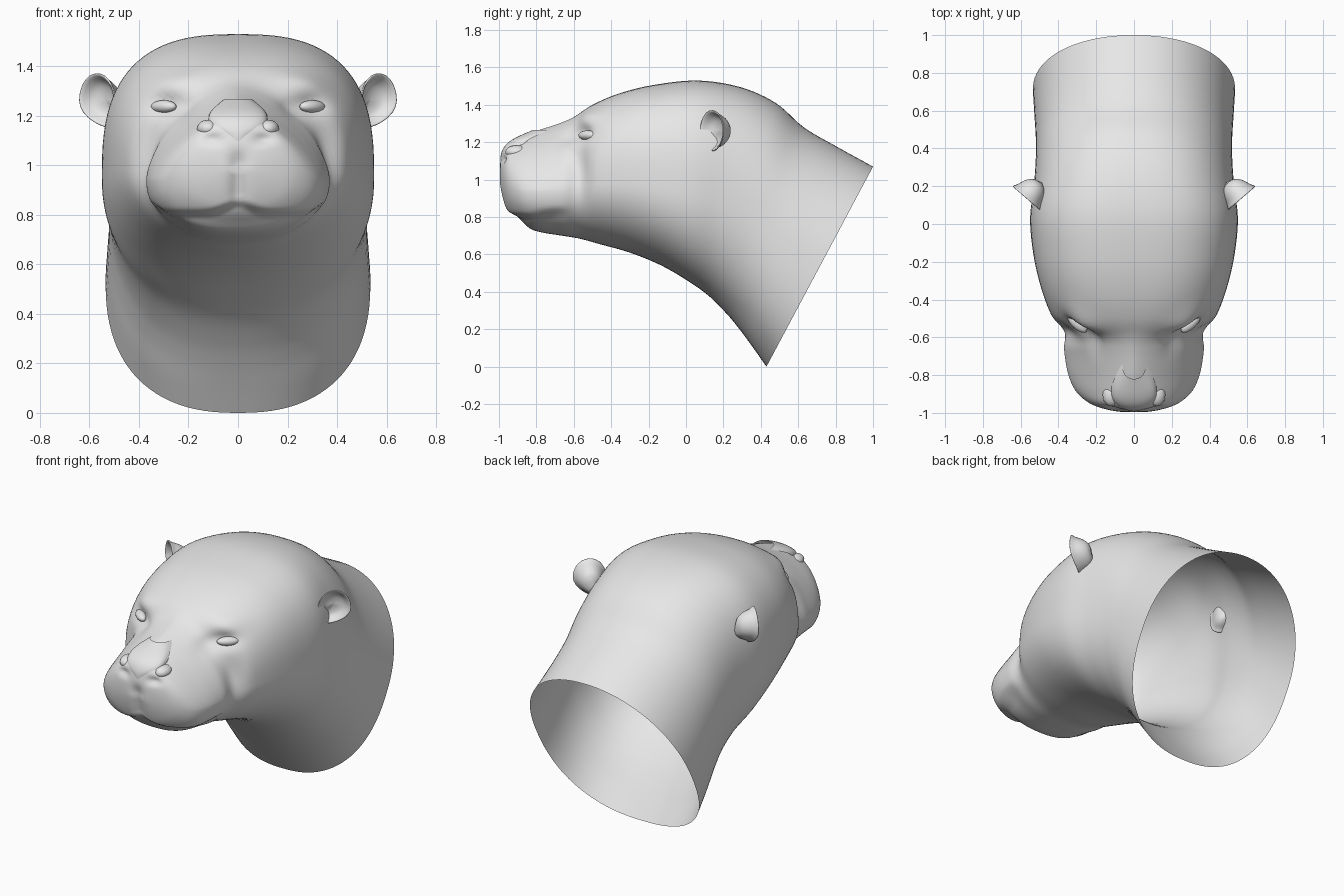
import bpy
import bmesh
from math import sin, cos, pi, exp, copysign
from mathutils import Vector, Matrix

if "Cube" in bpy.data.objects:
    bpy.data.objects.remove(bpy.data.objects["Cube"])

GREY = (0.8, 0.8, 0.8, 1)
clay = bpy.data.materials.new("clay grey")
clay.diffuse_color = GREY
clay.use_nodes = True
clay.node_tree.nodes["Principled BSDF"].inputs["Base Color"].default_value = GREY


def finish(name, bm):
    bmesh.ops.recalc_face_normals(bm, faces=bm.faces)
    mesh = bpy.data.meshes.new(name)
    bm.to_mesh(mesh)
    bm.free()
    obj = bpy.data.objects.new(name, mesh)
    bpy.context.collection.objects.link(obj)
    mesh.materials.append(clay)
    for poly in mesh.polygons:
        poly.use_smooth = True
    return obj


def loft(name, rings, closed=True, cap_start=False, cap_end=False):
    """Skin a series of equally sized point rings."""
    bm = bmesh.new()
    rows = [[bm.verts.new(p) for p in ring] for ring in rings]
    count = len(rows[0])
    for a, b in zip(rows, rows[1:]):
        for i in range(count if closed else count - 1):
            j = (i + 1) % count
            bm.faces.new((a[i], a[j], b[j], b[i]))
    if cap_start:
        bm.faces.new(rows[0])
    if cap_end:
        bm.faces.new(rows[-1])
    return finish(name, bm)


def ellipsoid(name, centre, radii, turn=0.0):
    bm = bmesh.new()
    matrix = (Matrix.Translation(centre) @ Matrix.Rotation(turn, 4, "Z")
              @ Matrix.Diagonal((*radii, 1)))
    bmesh.ops.create_uvsphere(bm, u_segments=24, v_segments=14, radius=1, matrix=matrix)
    return finish(name, bm)


def smooth(t):
    t = max(0.0, min(1.0, t))
    return t * t * (3 - 2 * t)


def spline(points, steps):
    """Catmull-Rom through tuples of any length."""
    ext = [points[0]] + points + [points[-1]]
    out = []
    for a, b, c, d in zip(ext, ext[1:], ext[2:], ext[3:]):
        for s in range(steps):
            t = s / steps
            out.append([q + 0.5 * t * (r - p + t * (2 * p - 5 * q + 4 * r - u
                        + t * (3 * (q - r) + u - p)))
                        for p, q, r, u in zip(a, b, c, d)])
    return out + [list(points[-1])]


# Head sections: top y, top z, bottom y, bottom z, half width,
# height of the widest point, roundness above, roundness below
SECTIONS = [
    (-1.0, 1.0, -1.0, .97, .03, .5, 2, 2),
    (-.99, 1.11, -.97, .86, .15, .45, 2, 2),
    (-.96, 1.185, -.935, .80, .24, .42, 1.8, 2.2),
    (-.90, 1.22, -.87, .75, .31, .4, 1.6, 2.3),
    (-.80, 1.26, -.78, .72, .35, .4, 1.5, 2.3),
    (-.68, 1.30, -.66, .70, .37, .4, 1.6, 2.2),
    (-.60, 1.335, -.57, .685, .375, .42, 1.8, 2.1),
    (-.50, 1.40, -.46, .655, .44, .43, 2.4, 2),
    (-.36, 1.46, -.30, .61, .495, .44, 2.6, 2.1),
    (-.18, 1.505, -.14, .545, .533, .44, 2.7, 2.2),
    (.06, 1.53, .0, .465, .55, .46, 2.7, 2.3),
    (.29, 1.495, .12, .38, .53, .48, 2.5, 2.3),
    (.48, 1.41, .22, .28, .52, .5, 2.3, 2.3),
    (.63, 1.28, .29, .195, .52, .5, 2.2, 2.3),
    (.80, 1.18, .36, .10, .527, .5, 2.1, 2.4),
    (1.0, 1.07, .43, .0, .535, .5, 2.1, 2.4),
]
# Eye sockets, inner eye corners, nostrils, brows, cheek creases:
# position, size, push
DENTS = [
    ((.30, -.57, 1.245), (.075, .09, .035), (-.015, .03, 0)),
    ((.21, -.63, 1.22), (.05, .07, .05), (-.01, .02, 0)),
    ((.10, -.95, 1.105), (.04, .06, .02), (0, .025, 0)),
    ((.28, -.53, 1.34), (.12, .1, .045), (.01, -.025, 0)),
    ((.36, -.57, 1.05), (.1, .05, .12), (-.02, .015, 0)),
]


def sculpt(p):
    """Shape lips, the groove under the nose and the dents."""
    x, y, z = p
    side, ax = copysign(1, x), abs(x)
    lip = .825 + .04 * exp(-(ax / .08) ** 2) + .04 * smooth((ax - .28) / .1)
    jaw = smooth((lip - z) / .04) * smooth((-.58 - y) / .15)
    front = smooth((-.8 - y) / .12)
    nx, ny, nz = ax * (1 - .1 * jaw), y + .035 * jaw * front, z
    groove = exp(-(ax / .035) ** 2) * smooth((z - .82) / .06) * smooth((1.08 - z) / .08)
    ny += .022 * groove * front
    for c, size, push in DENTS:
        k = exp(-sum(((q - m) / s) ** 2 for q, m, s in zip((ax, y, z), c, size)))
        nx, ny, nz = nx + push[0] * k, ny + push[1] * k, nz + push[2] * k
    return Vector((nx * side, ny, nz))


def section_ring(s, count=96):
    ty, tz, by, bz, width, mid, above, below = s
    ring = []
    for i in range(count):
        a = 2 * pi * i / count
        e = 2 / (above if cos(a) > 0 else below)
        x = copysign(abs(sin(a)) ** e, sin(a)) * width
        v = copysign(abs(cos(a)) ** e, cos(a))
        f = mid + v * ((1 - mid) if v > 0 else mid)
        ring.append(sculpt((x, by + (ty - by) * f, bz + (tz - bz) * f)))
    return ring


# Head and open neck in one skin
loft("head_and_neck", [section_ring(s) for s in spline(SECTIONS, 6)], cap_start=True)

# Nose pad: height, half width, front y
NOSE = [(1.01, .01, -.975), (1.06, .03, -.988), (1.11, .06, -.992), (1.15, .11, -.985),
        (1.19, .12, -.96), (1.225, .105, -.91), (1.265, .06, -.82)]
nose_rows = []
for z, w, y in spline(NOSE, 4):
    arc = [pi * i / 20 for i in range(21)]
    nose_rows.append([(w * cos(a), y + .09 * (1 - sin(a) ** .6), z) for a in arc])
loft("nose_pad", nose_rows, closed=False)

# Ear cup: radius, depth
EAR = [(.02, -.105), (.05, -.09), (.072, -.06), (.088, -.02), (.1, 0),
       (.092, .002), (.065, -.035), (.035, -.05), (.005, -.055)]
for side, label in ((1, "left"), (-1, "right")):
    ellipsoid(label + "_nostril_wing", (side * .12, -.905, 1.148), (.046, .06, .036))
    ellipsoid(label + "_eyelid", (side * .30, -.526, 1.237), (.065, .03, .026), side * .75)
    facing = Vector((side * .65, -.75, 0)).normalized()
    across = facing.cross(Vector((0, 0, side)))
    centre = Vector((side * .568, .14, 1.262))
    ear_rings = []
    for r, d in spline(EAR, 3):
        ring = []
        for i in range(28):
            a = 2 * pi * i / 28
            # the lower half leans in towards the cheek
            lean = .5 * max(0, -sin(a)) ** 2
            ring.append(centre + facing * d + Vector((-side * lean * r, 0, r * 1.1 * sin(a)))
                        + across * r * .95 * cos(a))
        ear_rings.append(ring)
    loft(label + "_ear", ear_rings, cap_start=True, cap_end=True)
